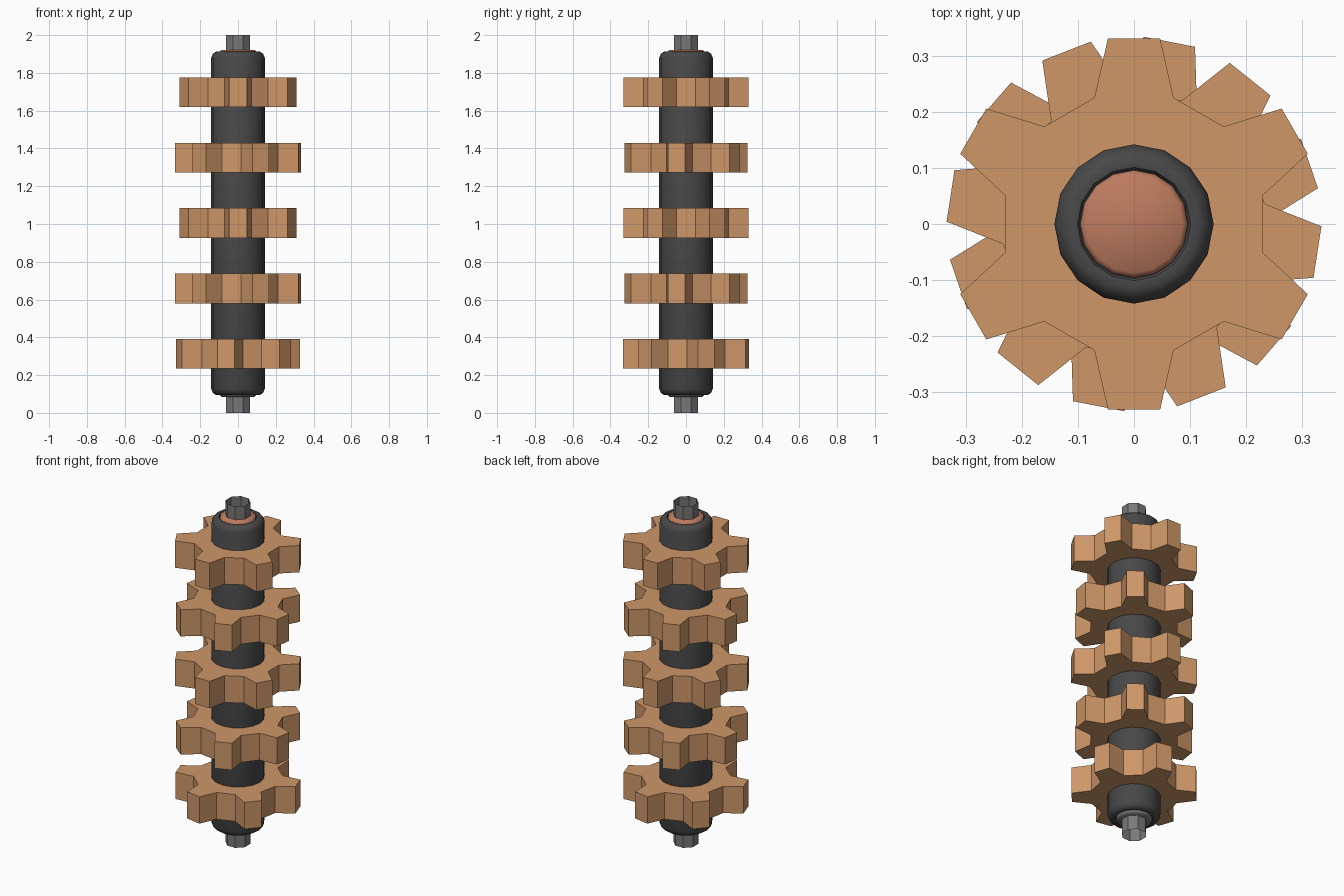
import bpy, bmesh, math

if "Cube" in bpy.data.objects:
    bpy.data.objects.remove(bpy.data.objects["Cube"])


def material(name, rgb):
    m = bpy.data.materials.new(name)
    m.diffuse_color = (*rgb, 1)
    m.use_nodes = True
    m.node_tree.nodes["Principled BSDF"].inputs["Base Color"].default_value = m.diffuse_color
    return m


TAN = material("tan", (0.62, 0.31, 0.14))
DARK = material("charcoal", (0.065, 0.065, 0.065))
GREY = material("steel_grey", (0.19, 0.19, 0.19))
COPPER = material("copper", (0.51, 0.20, 0.115))


def finish(bm, name, mat, smooth=None, normals=True):
    if normals:
        bmesh.ops.recalc_face_normals(bm, faces=bm.faces)
    me = bpy.data.meshes.new(name)
    bm.to_mesh(me)
    bm.free()
    me.materials.append(mat)
    ob = bpy.data.objects.new(name, me)
    bpy.context.collection.objects.link(ob)
    if smooth:
        bpy.ops.object.select_all(action='DESELECT')
        ob.select_set(True)
        bpy.context.view_layer.objects.active = ob
        bpy.ops.object.shade_smooth_by_angle(angle=math.radians(smooth))
    return ob


def lathe(name, profile, sides, mat, phase=0.0, caps=True, smooth=None):
    """Stack rings of (radius, z), listed from bottom to top."""
    bm = bmesh.new()
    rings = []
    for r, z in profile:
        rings.append([bm.verts.new((r * math.cos(phase + math.tau * i / sides),
                                    r * math.sin(phase + math.tau * i / sides), z))
                      for i in range(sides)])
    for a, b in zip(rings, rings[1:]):
        for i in range(sides):
            j = (i + 1) % sides
            bm.faces.new((a[i], a[j], b[j], b[i]))
    if caps:
        bm.faces.new(rings[0][::-1])
        bm.faces.new(rings[-1])
    return finish(bm, name, mat, smooth, normals=caps)


def gear(name, z, angle, thick=0.157):
    """Six-toothed wheel: two root and two tip corners per tooth."""
    bm = bmesh.new()
    pts = []
    for k in range(6):
        for r, off in ((0.236, -17.4), (0.334, -8), (0.334, 8), (0.236, 17.4)):
            a = math.radians(angle + 60 * k + off)
            pts.append((r * math.cos(a), r * math.sin(a)))
    low = [bm.verts.new((x, y, z - thick / 2)) for x, y in pts]
    top = [bm.verts.new((x, y, z + thick / 2)) for x, y in pts]
    bm.faces.new(low[::-1])
    bm.faces.new(top)
    for i in range(len(pts)):
        j = (i + 1) % len(pts)
        bm.faces.new((low[i], low[j], top[j], top[i]))
    return finish(bm, name, TAN)


# Main roller with rounded ends and a shallow recess at each end
end = [(0.097, 0.105), (0.101, 0.097), (0.117, 0.095), (0.133, 0.106), (0.142, 0.127)]
lathe("roller", end + [(r, 2.007 - z) for r, z in end[::-1]], 16, DARK, smooth=50)

# Bearing discs in the roller ends
lathe("top_disc", [(0.096, 1.895), (0.096, 1.914), (0.087, 1.922)], 16, COPPER, smooth=50)
lathe("bottom_disc", [(0.087, 0.085), (0.096, 0.093), (0.096, 0.11)], 16, GREY, smooth=50)

# Open octagonal axle stubs
for name, z0, z1 in (("top_axle", 1.915, 2.0), ("bottom_axle", 0.0, 0.09)):
    lathe(name, [(0.0675, z0), (0.0675, z1)], 8, GREY, phase=math.pi / 8, caps=False)

# Toothed wheels, bottom to top
for i, angle in enumerate((19, 51.3, 30, 51.3, 30)):
    gear(f"toothed_wheel_{i + 1}", 0.3125 + 0.3463 * i, angle)
